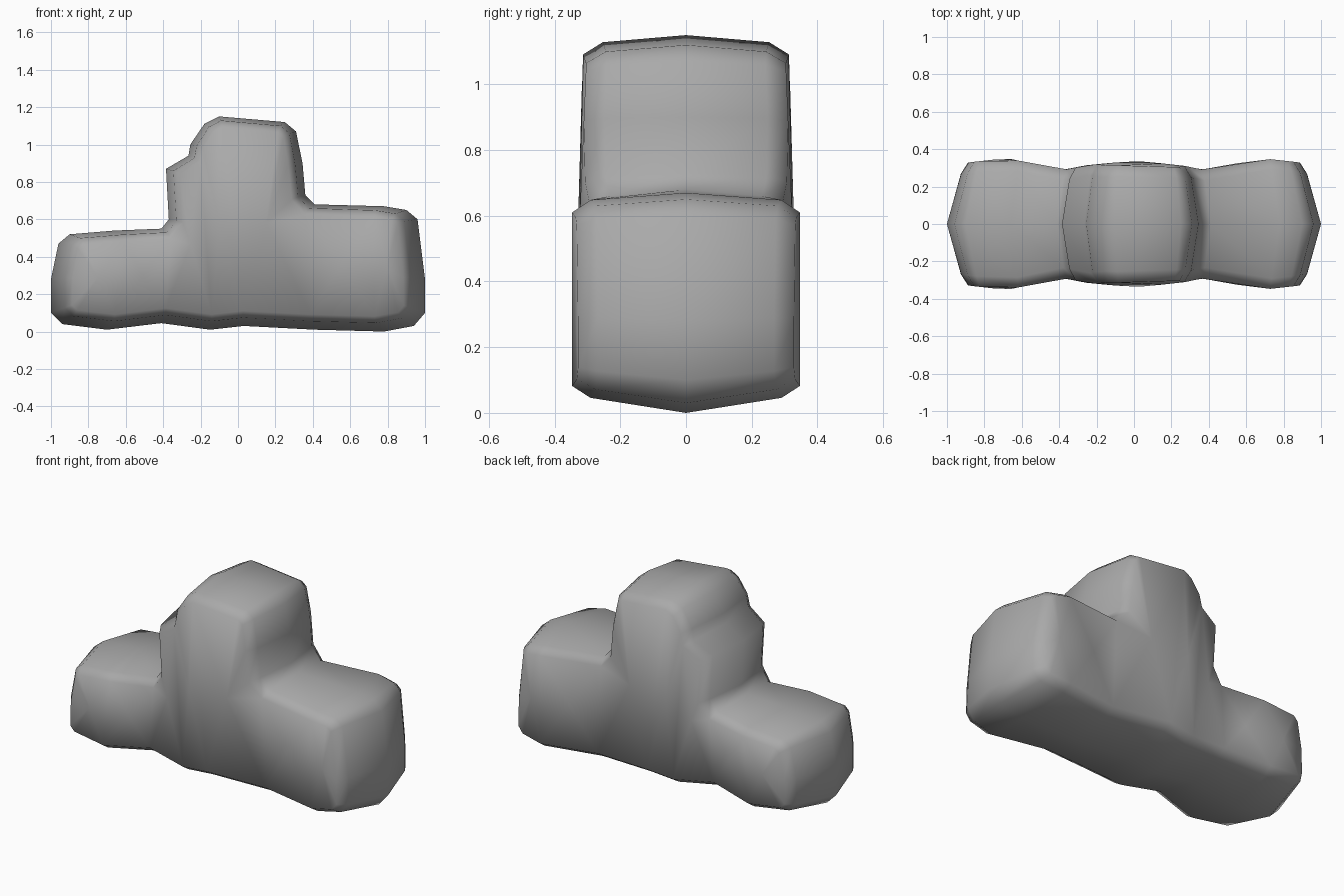
import bpy, bmesh
from mathutils import Vector

if "Cube" in bpy.data.objects:
    bpy.data.objects.remove(bpy.data.objects["Cube"])

# Centre silhouette (x, z), anticlockwise from the bottom left
OUTLINE = [Vector(p) for p in [
    (-.94, .04), (-.7, .01), (-.41, .045), (-.15, .01), (.03, .03), (.41, .01),
    (.78, 0), (.94, .03), (1, .1), (1, .28), (.96, .6), (.9, .65), (.78, .67),
    (.41, .68), (.36, .73), (.345, .9), (.31, 1.07), (.25, 1.12), (-.1, 1.15),
    (-.18, 1.11), (-.255, 1.0), (-.265, .94), (-.385, .87), (-.37, .6),
    (-.41, .55), (-.66, .54), (-.9, .52), (-.96, .47), (-1, .28), (-1, .1)]]
# Half depth against distance from the middle
DEPTH = [(0, .338), (.25, .315), (.38, .288), (.68, .352), (.86, .332), (1.1, .3)]
# Patches of the front and back, as outline indices
PATCHES = [[0, 1, 25, 26, 27, 28, 29], [1, 2, 24, 25], [2, 3, 21, 22, 23, 24],
           [3, 4, 18, 19, 20, 21], [4, 5, 13, 14, 15, 16, 17, 18],
           [5, 6, 12, 13], [6, 7, 8, 9, 10, 11, 12]]
N = len(OUTLINE)


def half_depth(x, z):
    x = abs(x)
    w = DEPTH[-1][1]
    for (x0, w0), (x1, w1) in zip(DEPTH, DEPTH[1:]):
        if x0 <= x <= x1:
            w = w0 + (w1 - w0) * (x - x0) / (x1 - x0)
            break
    return w - max(0, z - .95) * .12


def inset(i, d, squash):
    """Outline point moved inwards, with ends and base pulled in."""
    a, p, b = OUTLINE[i - 1], OUTLINE[i], OUTLINE[(i + 1) % N]
    t = (p - a).normalized() + (b - p).normalized()
    q = p + Vector((-t.y, t.x)).normalized() * d
    return q.x * squash, q.y + max(0, .5 - q.y) * .05


bm = bmesh.new()


def ring(side, d, squash, back_off):
    out = []
    for i in range(N):
        x, z = inset(i, d, squash)
        out.append(bm.verts.new((x, side * (half_depth(x, z) - back_off), z)))
    return out


# Rounded rim running from front to back
middle = [bm.verts.new((p.x, 0, p.y)) for p in OUTLINE]
rings = [ring(-1, .06, .94, 0), ring(-1, .022, .945, .055), middle,
         ring(1, .022, .945, .055), ring(1, .06, .94, 0)]
for r, s in zip(rings, rings[1:]):
    for i in range(N):
        j = (i + 1) % N
        bm.faces.new((r[i], r[j], s[j], s[i]))

# Gently bulged front and back
for cap, side in ((rings[0], -1), (rings[-1], 1)):
    faces = [bm.faces.new([cap[i] for i in patch]) for patch in PATCHES]
    for v in bmesh.ops.poke(bm, faces=faces)["verts"]:
        v.co.y = side * half_depth(v.co.x, v.co.z)
bmesh.ops.recalc_face_normals(bm, faces=bm.faces)
for f in bm.faces:
    f.smooth = True

mesh = bpy.data.meshes.new("stepped_block")
bm.to_mesh(mesh)
bm.free()
grey = bpy.data.materials.new("stone grey")
grey.diffuse_color = (.4, .4, .4, 1)
grey.use_nodes = True
grey.node_tree.nodes["Principled BSDF"].inputs["Base Color"].default_value = grey.diffuse_color
mesh.materials.append(grey)
block = bpy.data.objects.new("stepped_block", mesh)
bpy.context.collection.objects.link(block)
